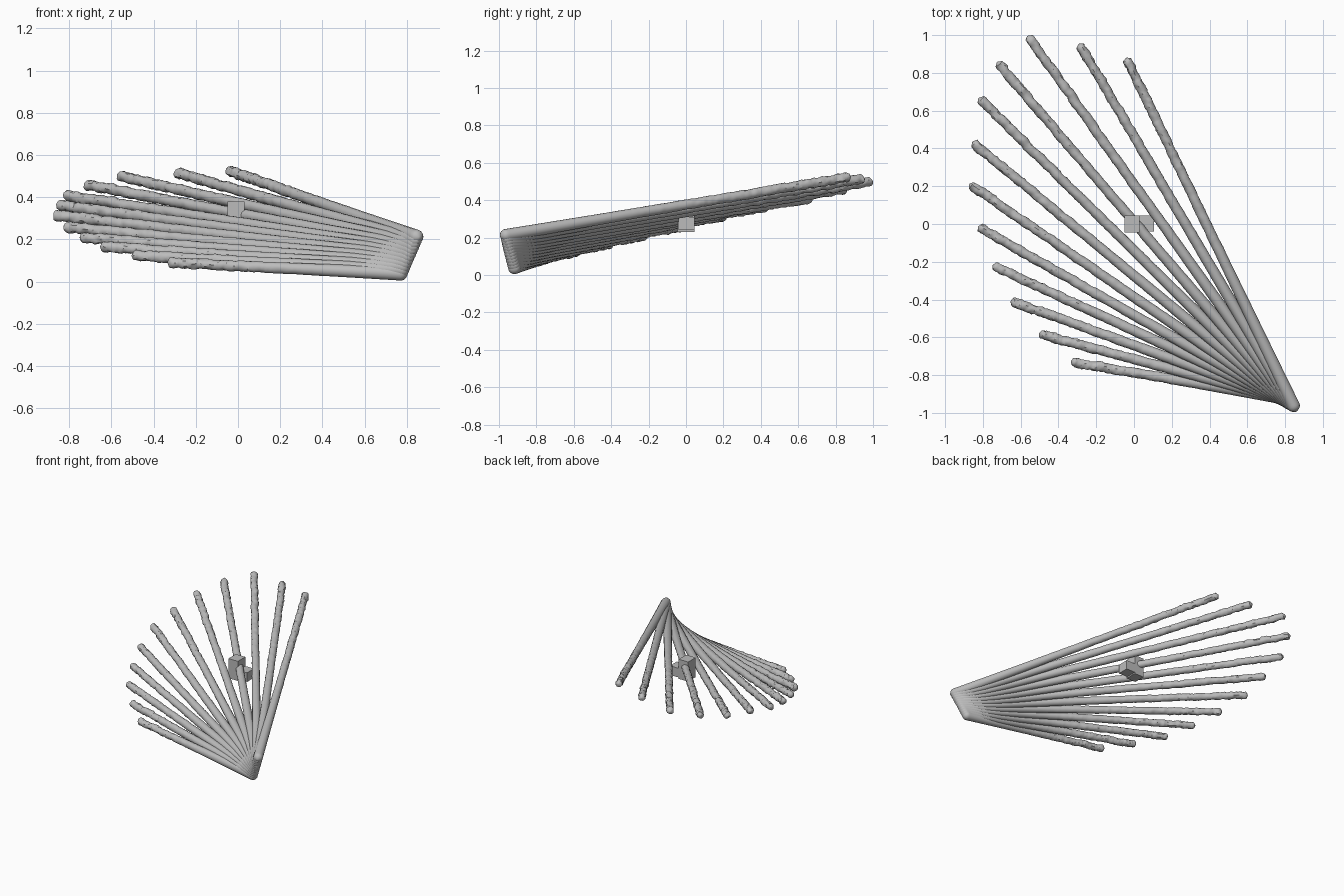
import bpy, bmesh, math
from mathutils import Vector, noise

cube = bpy.data.objects.get("Cube")
if cube:
    bpy.data.objects.remove(cube, do_unlink=True)

grey = bpy.data.materials.new("plain grey")
grey.use_nodes = True
colour = (0.5, 0.5, 0.5, 1)
grey.diffuse_color = colour
grey.node_tree.nodes["Principled BSDF"].inputs["Base Color"].default_value = colour

SIDES, RINGS = 14, 190
BASE_TOP = Vector((0.845, -0.963, 0.213))
BASE_LOW = Vector((0.77, -0.918, 0.038))
TIPS = [(-0.04, 0.88, 0.525), (-0.29, 0.955, 0.515), (-0.56, 0.995, 0.50),
        (-0.725, 0.857, 0.46), (-0.82, 0.667, 0.41), (-0.857, 0.434, 0.365),
        (-0.87, 0.21, 0.315), (-0.825, -0.016, 0.26), (-0.746, -0.22, 0.21),
        (-0.65, -0.407, 0.165), (-0.503, -0.582, 0.125), (-0.333, -0.73, 0.09)]


def finish(name, bm):
    bmesh.ops.recalc_face_normals(bm, faces=bm.faces)
    mesh = bpy.data.meshes.new(name)
    bm.to_mesh(mesh)
    bm.free()
    mesh.materials.append(grey)
    obj = bpy.data.objects.new(name, mesh)
    bpy.context.collection.objects.link(obj)
    return obj


def cap_scale(distance, radius):
    """Round off the last stretch of a rod like a hemisphere."""
    k = max(0.0, 1 - distance / radius)
    return math.sqrt(max(0.03, 1 - k * k))


def rod(name, start, tip):
    """Straight round rod, smooth at the root and lumpy towards the tip."""
    axis = (tip - start).normalized()
    start = start - axis * 0.033
    length = (tip - start).length
    side = axis.cross(Vector((0, 0, 1))).normalized()
    up = side.cross(axis)
    bm = bmesh.new()
    rings = []
    for i in range(RINGS + 1):
        t = i / RINGS
        radius = 0.025 + 0.009 * (1 - t) ** 2
        round_end = min(cap_scale(t * length, 0.034),
                        cap_scale((1 - t) * length, 0.02))
        rough = max(0.0, t - 0.2) ** 1.5
        centre = start + axis * (t * length)
        # the rod wanders slightly where it is rough
        centre += noise.noise_vector(centre * 14) * 0.007 * rough
        ring = []
        for j in range(SIDES):
            a = math.tau * j / SIDES
            out = side * math.cos(a) + up * math.sin(a)
            p = centre + out * radius
            lump = noise.noise(p * 28) * 0.010 + noise.noise(p * 75) * 0.008
            ring.append(bm.verts.new(centre + out * (radius + lump * rough) * round_end))
        rings.append(ring)
    for a, b in zip(rings, rings[1:]):
        for j in range(SIDES):
            k = (j + 1) % SIDES
            bm.faces.new((a[j], a[k], b[k], b[j]))
    bm.faces.new(rings[0])
    bm.faces.new(rings[-1])
    obj = finish(name, bm)
    bpy.ops.object.select_all(action='DESELECT')
    obj.select_set(True)
    bpy.context.view_layer.objects.active = obj
    bpy.ops.object.shade_smooth_by_angle(angle=math.radians(40))


def block(name, low, high):
    bm = bmesh.new()
    bmesh.ops.create_cube(bm, size=1)
    low, high = Vector(low), Vector(high)
    for v in bm.verts:
        v.co = (low + high) / 2 + v.co * (high - low)
    return finish(name, bm)


# fan of rods sharing one slanted root
for n, tip in enumerate(TIPS):
    root = BASE_TOP.lerp(BASE_LOW, n / (len(TIPS) - 1))
    rod(f"fan_rod_{n + 1}", root, Vector(tip))

# small block threaded by a middle rod, with a low arm
block("centre_block", (-0.05, -0.045, 0.23), (0.03, 0.045, 0.38))
block("centre_block_arm", (0.03, -0.04, 0.24), (0.105, 0.045, 0.31))
